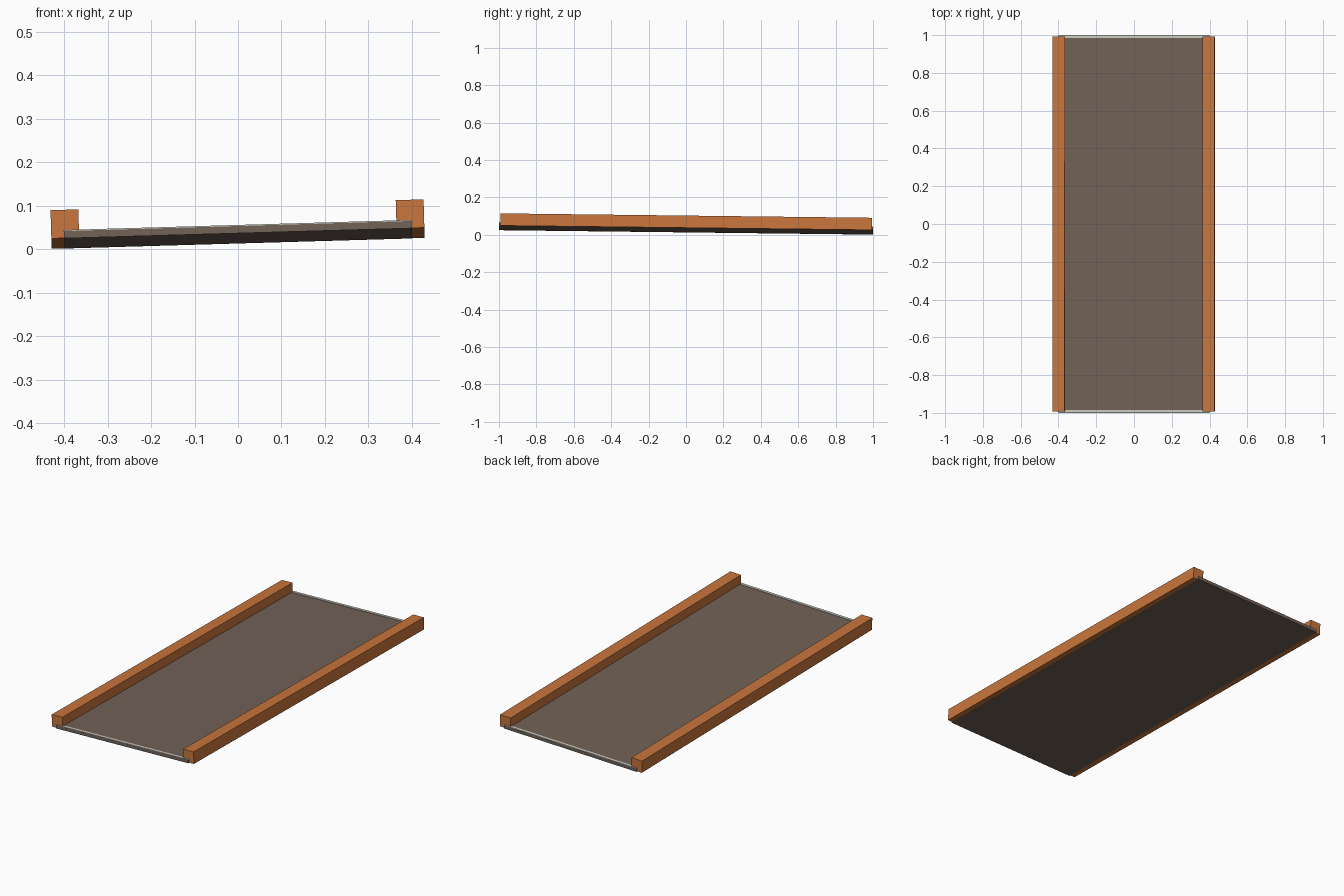
import bpy
import bmesh
from mathutils import Euler, Matrix, Vector

if "Cube" in bpy.data.objects:
    bpy.data.objects.remove(bpy.data.objects["Cube"], do_unlink=True)


def make_material(name, colour):
    mat = bpy.data.materials.new(name)
    mat.use_nodes = True
    mat.diffuse_color = (*colour, 1)
    mat.node_tree.nodes["Principled BSDF"].inputs["Base Color"].default_value = (*colour, 1)
    return mat


orange = make_material("orange wood", (0.58, 0.18, 0.045))
brown = make_material("grey brown deck", (0.165, 0.12, 0.095))
pale = make_material("pale edging", (0.6, 0.6, 0.55))

# The whole ramp leans slightly to one side and towards the back
TILT = Matrix.Translation((0, 0, 0.025)) @ Euler((-0.0118, -0.029, 0)).to_matrix().to_4x4()


def box(name, low, high, mat):
    low, high = Vector(low), Vector(high)
    bm = bmesh.new()
    bmesh.ops.create_cube(bm, size=1)
    size = Matrix.Diagonal((*(high - low), 1))
    bm.transform(TILT @ Matrix.Translation((low + high) / 2) @ size)
    mesh = bpy.data.meshes.new(name)
    bm.to_mesh(mesh)
    bm.free()
    mesh.materials.append(mat)
    obj = bpy.data.objects.new(name, mesh)
    bpy.context.scene.collection.objects.link(obj)
    return obj


# Deck slab, let into the rails
box("deck", (-0.4, -1, -0.0005), (0.4, 1, 0.016), brown)

# Square side rails
for side, x in (("right", -0.397), ("left", 0.397)):
    box(side + "_rail", (x - 0.032, -0.993, 0), (x + 0.032, 0.993, 0.065), orange)

# Pale strips along both ends of the deck
for end, y in (("front", -0.992), ("back", 0.992)):
    box(end + "_edging", (-0.4, y - 0.0075, 0.0155), (0.4, y + 0.0075, 0.0185), pale)
